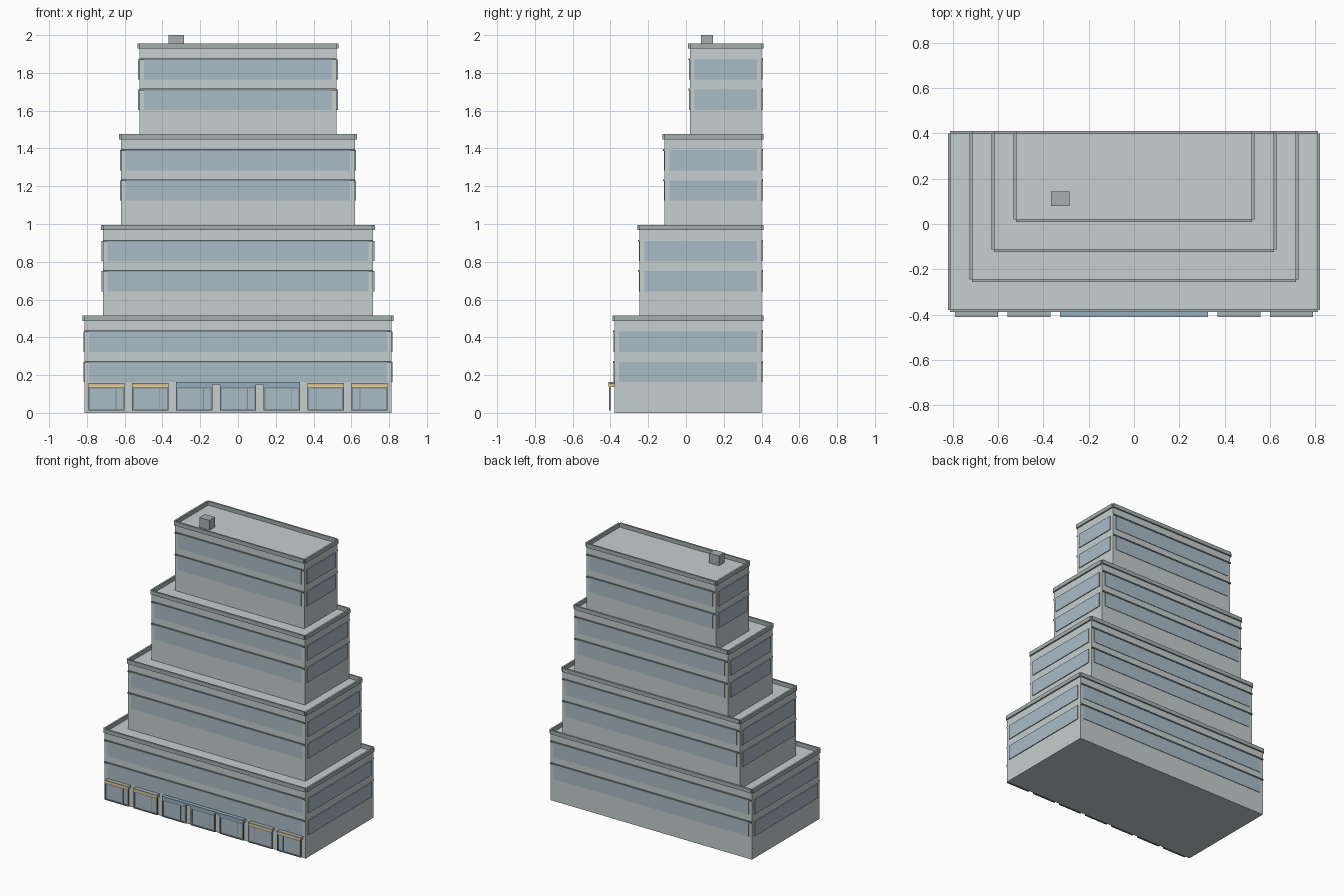
import bpy, bmesh

if "Cube" in bpy.data.objects:
    bpy.data.objects.remove(bpy.data.objects["Cube"])


def material(name, rgb):
    m = bpy.data.materials.new(name)
    m.diffuse_color = (*rgb, 1)
    m.use_nodes = True
    m.node_tree.nodes["Principled BSDF"].inputs["Base Color"].default_value = m.diffuse_color
    return m


WALL = material("wall_grey", (0.56, 0.62, 0.62))
TRIM = material("trim_grey", (0.38, 0.43, 0.43))
DARK = material("dark_metal", (0.22, 0.27, 0.29))
GLASS = material("blue_glass", (0.40, 0.50, 0.57))
CANOPY = material("canopy_blue", (0.30, 0.42, 0.52))
GOLD = material("awning_gold", (0.85, 0.60, 0.22))


def boxes(name, mat, specs):
    """One object from boxes given as (x0, x1, y0, y1, z0, z1)."""
    bm = bmesh.new()
    for x0, x1, y0, y1, z0, z1 in specs:
        for v in bmesh.ops.create_cube(bm, size=1)["verts"]:
            v.co.x = (x0 + x1) / 2 + v.co.x * (x1 - x0)
            v.co.y = (y0 + y1) / 2 + v.co.y * (y1 - y0)
            v.co.z = (z0 + z1) / 2 + v.co.z * (z1 - z0)
    me = bpy.data.meshes.new(name)
    bm.to_mesh(me)
    bm.free()
    me.materials.append(mat)
    ob = bpy.data.objects.new(name, me)
    bpy.context.collection.objects.link(ob)
    return ob


BACK = 0.40
STOREY = 0.4803   # tier spacing
ROOF = 0.487      # roof height of the lowest tier

# Stepped tiers, each with two window bands, ledges and a parapet
for i in range(4):
    n = i + 1
    hw = 0.8125 - 0.0968 * i
    front = -0.379 + 0.133 * i
    base = STOREY * i
    top = base + ROOF
    z0 = 0 if i == 0 else top - STOREY
    boxes(f"tier_{n}_walls", WALL, [(-hw, hw, front, BACK, z0, top)])

    windows, ledges = [], []
    for zb in (0.163, 0.323):
        a, b = base + zb, base + zb + 0.107
        m, p = 0.025, 0.004
        # front and back bands
        windows += [(-hw + m, hw - m, front - p, front + p, a, b),
                    (-hw + m, hw - m, BACK - p, BACK + p, a, b)]
        # side bands
        for s in (-1, 1):
            windows.append((s * hw - 0.006, s * hw + 0.006, front + m, BACK - m, a, b))
        ledges += [(-hw, hw, front - 0.008, front + 0.002, b - 0.003, b + 0.006),
                   (-hw, hw, BACK - 0.002, BACK + 0.008, b - 0.003, b + 0.006)]
    boxes(f"tier_{n}_windows", GLASS, windows)
    boxes(f"tier_{n}_ledges", DARK, ledges)

    # parapet bars meeting in notched corners
    o, t, h = 0.0105, 0.003, 0.0285
    boxes(f"tier_{n}_parapet", TRIM, [
        (-hw, hw, front - o, front + t, top, top + h),
        (-hw, hw, BACK - t, BACK + o, top, top + h),
        (-hw - o, -hw + t, front, BACK, top, top + h),
        (hw - t, hw + o, front, BACK, top, top + h)])

# Rooftop unit
boxes("roof_unit", TRIM, [(-0.367, -0.286, 0.08, 0.143, 1.925, 2.0)])

# Seven shopfronts along the street
frames, panes, awnings, caps, canopies = [], [], [], [], []
Y0, Y1 = -0.408, -0.399
for k in range(-3, 4):
    c, w = 0.232 * k, 0.096
    l, r = c - w, c + w
    frames += [(l, l + 0.009, Y0, Y1, 0.012, 0.137),
               (r - 0.009, r, Y0, Y1, 0.012, 0.137),
               (l, r, Y0, Y1, 0.012, 0.020),
               (l, r, Y0, Y1, 0.129, 0.137)]
    d = c + (0.05 if k < 2 else -0.05)
    frames.append((d - 0.002, d + 0.002, -0.405, Y1, 0.02, 0.13))
    panes.append((l + 0.009, r - 0.009, -0.403, Y1, 0.02, 0.129))
    if abs(k) >= 2:
        awnings.append((l, r, -0.409, -0.378, 0.137, 0.150))
        caps.append((l, r, -0.41, -0.378, 0.150, 0.157))
    else:
        canopies.append((l, r, -0.41, -0.378, 0.137, 0.150))
# one thin slab ties the three middle bays together
canopies.append((-0.328, 0.328, -0.41, -0.378, 0.150, 0.163))
boxes("shop_frames", DARK, frames)
boxes("shop_panes", GLASS, panes)
boxes("shop_awnings", GOLD, awnings)
boxes("awning_caps", TRIM, caps)
boxes("entrance_canopy", CANOPY, canopies)
